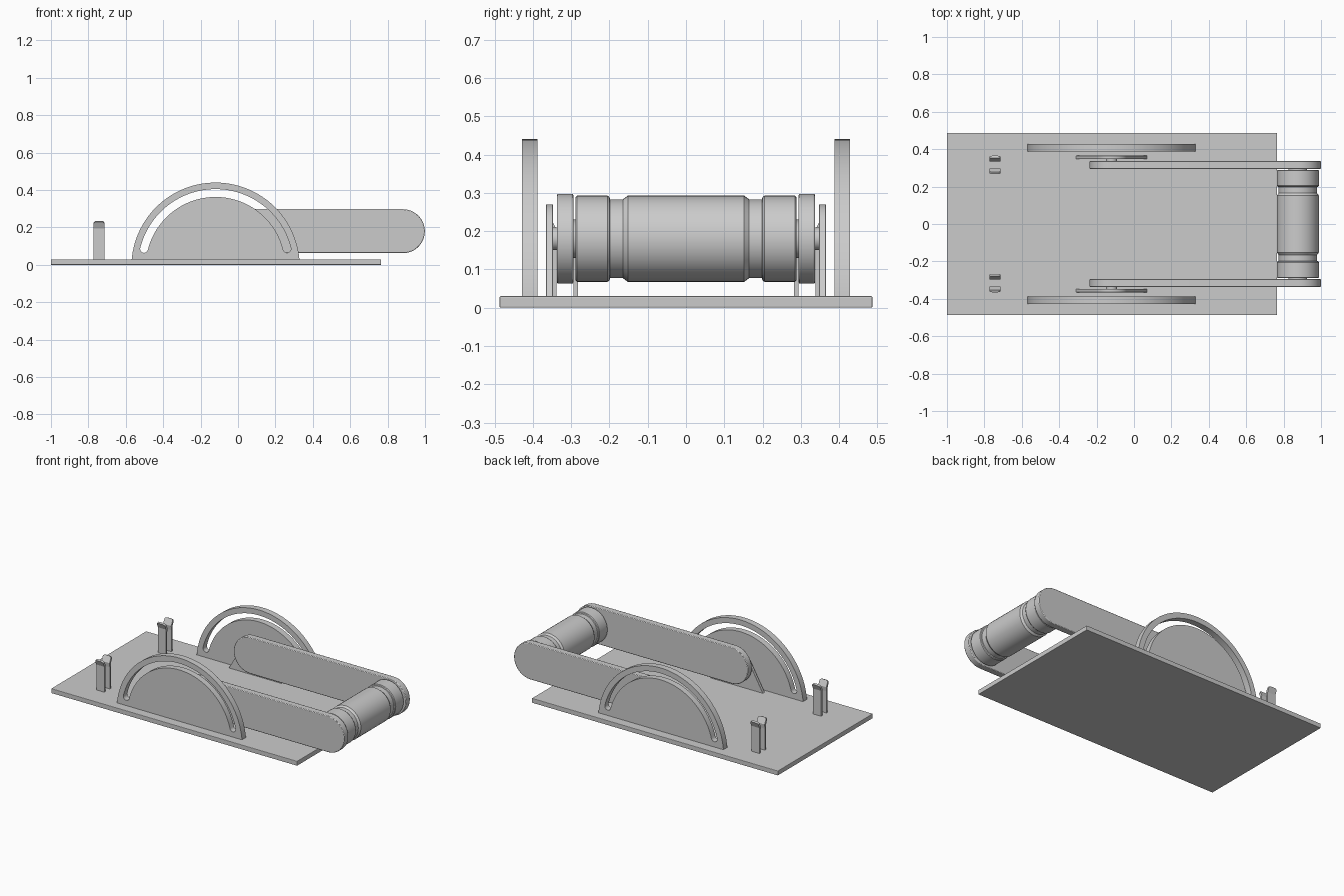
import bpy, bmesh, math
from math import sin, cos, radians

if "Cube" in bpy.data.objects:
    bpy.data.objects.remove(bpy.data.objects["Cube"])


def arc(cx, cz, r, a0, a1, n):
    """Points on an arc in the xz plane, angles in degrees."""
    return [(cx + r * cos(radians(a0 + (a1 - a0) * i / n)),
             cz + r * sin(radians(a0 + (a1 - a0) * i / n))) for i in range(n + 1)]


def finish(bm, name, bevel=0):
    bmesh.ops.recalc_face_normals(bm, faces=bm.faces)
    mesh = bpy.data.meshes.new(name)
    bm.to_mesh(mesh)
    bm.free()
    ob = bpy.data.objects.new(name, mesh)
    bpy.context.collection.objects.link(ob)
    if bevel:
        m = ob.modifiers.new("edge", 'BEVEL')
        m.width, m.segments, m.limit_method = bevel, 2, 'ANGLE'
        m.angle_limit = radians(40)
    return ob


def smooth(ob):
    bpy.ops.object.select_all(action='DESELECT')
    ob.select_set(True)
    bpy.context.view_layer.objects.active = ob
    bpy.ops.object.shade_smooth_by_angle(angle=radians(30))


def prism(name, outline, fixed0, fixed1, axis='y', bevel=0):
    """Extrude an outline along y (outline in xz) or x (outline in yz)."""
    bm = bmesh.new()
    d = fixed1 - fixed0
    if axis == 'y':
        vs = [bm.verts.new((a, fixed0, b)) for a, b in outline]
        vec = (0, d, 0)
    else:
        vs = [bm.verts.new((fixed0, a, b)) for a, b in outline]
        vec = (d, 0, 0)
    face = bm.faces.new(vs)
    ext = bmesh.ops.extrude_face_region(bm, geom=[face], use_keep_orig=True)
    bmesh.ops.translate(bm, vec=vec,
                        verts=[v for v in ext['geom'] if isinstance(v, bmesh.types.BMVert)])
    return finish(bm, name, bevel)


PX, PZ = -0.12, 0.18      # arm pivot
RX = 0.8815               # roller axis

# Base plate
prism("base_plate", [(-1, 0), (0.765, 0), (0.765, 0.03), (-1, 0.03)], -0.487, 0.487, bevel=0.003)

for s, side in ((-1, "front"), (1, "back")):
    # Slotted half-round guide plate
    guide = prism(side + "_guide_plate", arc(PX, -0.01, 0.45, 4.5, 175.5, 56),
                  s * 0.388, s * 0.428)
    a, rm, rs = 14, 0.394, 0.021
    e1 = (PX + rm * cos(radians(a)), -0.01 + rm * sin(radians(a)))
    e2 = (2 * PX - e1[0], e1[1])
    slot = (arc(PX, -0.01, rm + rs, a, 180 - a, 48)
            + arc(*e2, rs, 180 - a, 360 - a, 10)[1:-1]
            + arc(PX, -0.01, rm - rs, 180 - a, a, 48)
            + arc(*e1, rs, a - 180, a, 10)[1:-1])
    cutter = prism("slot_cutter", slot, s * 0.35, s * 0.47)
    cutter.hide_render = True
    cutter.hide_set(True)
    m = guide.modifiers.new("slot", 'BOOLEAN')
    m.operation, m.object, m.solver = 'DIFFERENCE', cutter, 'EXACT'
    bpy.context.view_layer.objects.active = guide
    guide.select_set(True)
    bpy.ops.object.modifier_apply(modifier="slot")
    bpy.data.objects.remove(cutter)
    smooth(guide)

    # Pivot bracket with rounded top
    smooth(prism(side + "_pivot_bracket",
                 [(PX - 0.19, 0.028), (PX + 0.19, 0.028)] + arc(PX, PZ, 0.09, 30, 150, 24),
                 s * 0.347, s * 0.366, bevel=0.002))
    # Pivot pin between bracket and arm
    smooth(prism(side + "_pivot_pin", arc(PX, PZ, 0.03, 0, 345, 23), s * 0.33, s * 0.35))

    # Round-ended arm
    smooth(prism(side + "_arm",
                 arc(RX, PZ, 0.1175, -90, 90, 24) + arc(PX, PZ, 0.1175, 90, 270, 24),
                 s * 0.294, s * 0.337, bevel=0.004))

    # Spring clip: two upright leaves with lips flared apart
    for t, leaf in ((-1, "inner"), (1, "outer")):
        prof = [(0.022, 0.025), (0.022, 0.17), (0.019, 0.198), (0.038, 0.235), (0.049, 0.23),
                (0.034, 0.195), (0.034, 0.025)]
        clip = prism(f"{side}_clip_{leaf}", [(s * (0.316 + t * y), z) for y, z in prof],
                     -0.772, -0.714, axis='x')
        # Round the upper corners of the lip
        bm = bmesh.new()
        bm.from_mesh(clip.data)
        tips = [e for e in bm.edges if all(v.co.z > 0.228 for v in e.verts)
                and abs(e.verts[0].co.x - e.verts[1].co.x) < 0.001]
        bmesh.ops.bevel(bm, geom=tips, offset=0.014, segments=4, profile=0.5, affect='EDGES')
        bm.to_mesh(clip.data)
        bm.free()

# Grip roller: half profile (y, radius) revolved about y
half = [(0.296, 0.05), (0.288, 0.05), (0.288, 0.109), (0.285, 0.1125), (0.205, 0.1125),
        (0.2, 0.109), (0.198, 0.103), (0.165, 0.103), (0.158, 0.108), (0.152, 0.1125)]
profile = half + [(-y, r) for y, r in reversed(half)]
bm = bmesh.new()
N = 40
rings = [[bm.verts.new((0.876 + r * cos(2 * math.pi * i / N), y,
                        PZ + r * sin(2 * math.pi * i / N))) for i in range(N)]
         for y, r in profile]
for A, B in zip(rings, rings[1:]):
    for i in range(N):
        j = (i + 1) % N
        bm.faces.new((A[i], A[j], B[j], B[i]))
bm.faces.new(rings[0])
bm.faces.new(rings[-1])
smooth(finish(bm, "grip_roller"))
